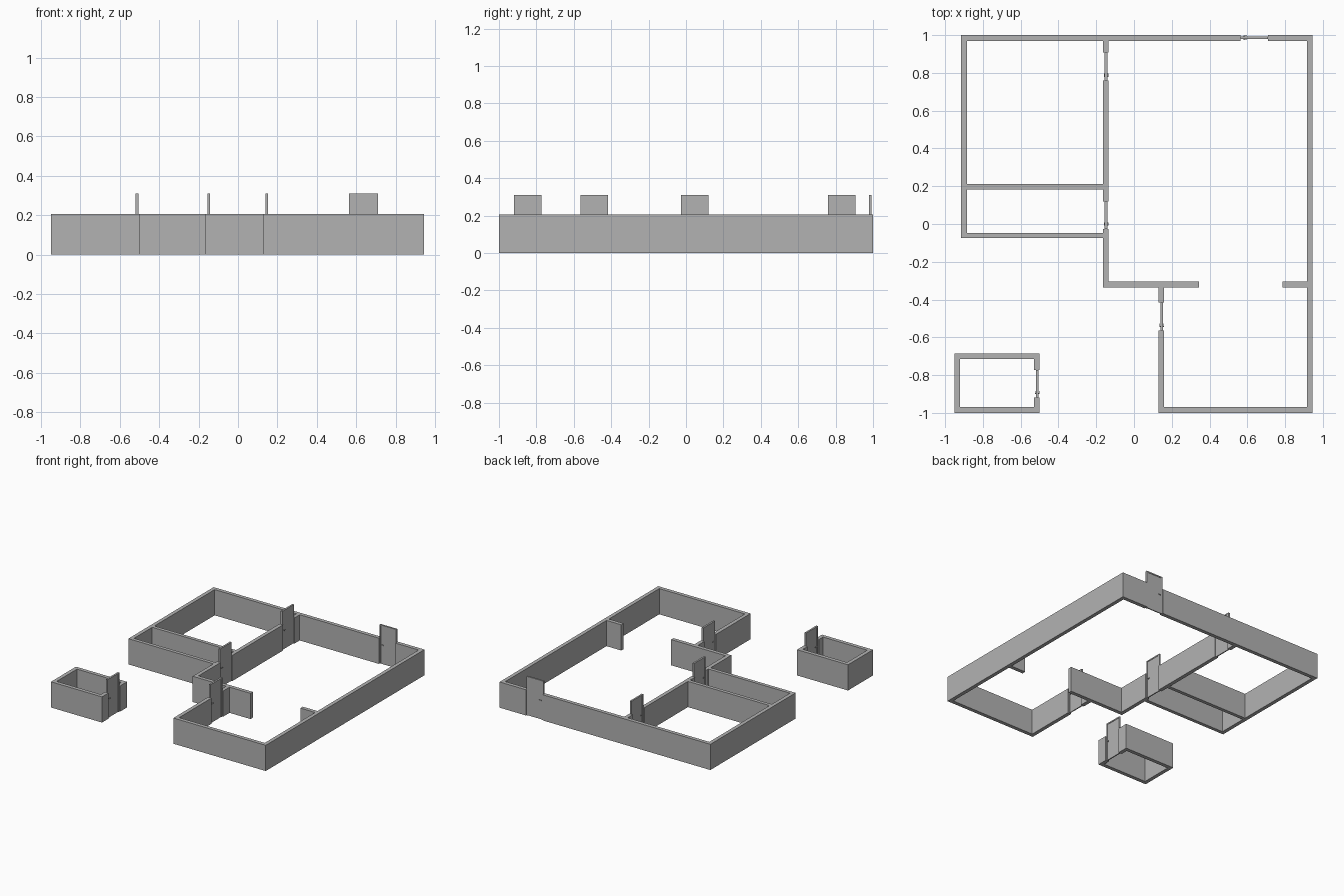
import bpy, bmesh
from mathutils import Matrix

if "Cube" in bpy.data.objects:
    bpy.data.objects.remove(bpy.data.objects["Cube"])

WALL_H, DOOR_H, DOOR_W, T = 0.205, 0.31, 0.147, 0.03

grey = bpy.data.materials.new("wall grey")
grey.diffuse_color = (0.45, 0.45, 0.45, 1)
grey.use_nodes = True
grey.node_tree.nodes["Principled BSDF"].inputs["Base Color"].default_value = grey.diffuse_color


def finish(bm, name):
    bmesh.ops.recalc_face_normals(bm, faces=bm.faces[:])
    me = bpy.data.meshes.new(name)
    bm.to_mesh(me)
    bm.free()
    me.materials.append(grey)
    ob = bpy.data.objects.new(name, me)
    bpy.context.collection.objects.link(ob)
    return ob


def walls(name, rects, gaps):
    """Extrude the union of plan rectangles (x0, x1, y0, y1), minus door gaps."""
    xs = sorted({v for r in rects + gaps for v in r[:2]})
    ys = sorted({v for r in rects + gaps for v in r[2:]})

    def inside(x, y, group):
        return any(a < x < b and c < y < d for a, b, c, d in group)

    bm = bmesh.new()
    for x0, x1 in zip(xs, xs[1:]):
        for y0, y1 in zip(ys, ys[1:]):
            cx, cy = (x0 + x1) / 2, (y0 + y1) / 2
            if inside(cx, cy, rects) and not inside(cx, cy, gaps):
                bm.faces.new([bm.verts.new((x, y, 0)) for x, y in
                              ((x0, y0), (x1, y0), (x1, y1), (x0, y1))])
    bmesh.ops.remove_doubles(bm, verts=bm.verts[:], dist=1e-5)
    ext = bmesh.ops.extrude_face_region(bm, geom=bm.faces[:], use_keep_orig=True)
    top = [v for v in ext["geom"] if isinstance(v, bmesh.types.BMVert)]
    bmesh.ops.translate(bm, verts=top, vec=(0, 0, WALL_H))
    return finish(bm, name)


def box(bm, x0, x1, y0, y1, z0, z1):
    m = Matrix.Translation(((x0 + x1) / 2, (y0 + y1) / 2, (z0 + z1) / 2))
    m = m @ Matrix.Diagonal((x1 - x0, y1 - y0, z1 - z0, 1))
    bmesh.ops.create_cube(bm, size=1, matrix=m)


def door(name, x, y, along_y):
    """Framed door leaf starting at (x, y), with a lever handle on both sides."""
    bm = bmesh.new()
    w, f, d = DOOR_W, 0.01, 0.007
    box(bm, 0, f, -d, d, 0, DOOR_H)
    box(bm, w - f, w, -d, d, 0, DOOR_H)
    box(bm, f, w - f, -d, d, DOOR_H - f, DOOR_H)
    box(bm, f, w - f, -0.004, 0.004, 0, DOOR_H - f)
    for s in (-1, 1):
        a, b = sorted((s * 0.004, s * 0.012))
        box(bm, 0.018, 0.023, a, b, 0.150, 0.155)
        a, b = sorted((s * 0.009, s * 0.012))
        box(bm, 0.018, 0.036, a, b, 0.150, 0.155)
    if along_y:
        for v in bm.verts:
            v.co.x, v.co.y = v.co.y, v.co.x
    bmesh.ops.translate(bm, verts=bm.verts[:], vec=(x, y, 0))
    finish(bm, name)


# Doors: name, start x, start y, runs along y
doors = [
    ("back_door", 0.563, 0.986, False),
    ("bedroom_door", -0.148, 0.76, True),
    ("bathroom_door", -0.148, -0.027, True),
    ("lower_room_door", 0.146, -0.563, True),
    ("shed_door", -0.513, -0.919, True),
]
gaps = []
for name, x, y, along_y in doors:
    door(name, x, y, along_y)
    gaps.append((x - 0.025, x + 0.025, y, y + DOOR_W) if along_y
                else (x, x + DOOR_W, y - 0.025, y + 0.025))

# House walls
walls("house_walls", [
    (-0.915, 0.945, 1 - T, 1),                # back
    (0.915, 0.945, -1, 1),                    # right
    (0.13, 0.945, -1, -1 + T),                # front
    (0.13, 0.16, -1, -0.305),                 # lower room left
    (-0.165, 0.345, -0.335, -0.305),          # hall divider
    (0.785, 0.945, -0.335, -0.305),           # divider stub
    (-0.165, -0.135, -0.335, 1),              # inner long wall
    (-0.915, -0.885, -0.075, 1),              # left
    (-0.915, -0.135, -0.075, -0.047),         # bathroom front
    (-0.915, -0.135, 0.183, 0.211),           # bathroom back
], gaps[:4])

# Detached shed walls
walls("shed_walls", [
    (-0.95, -0.50, -1, -1 + T),
    (-0.95, -0.50, -0.685 - T, -0.685),
    (-0.95, -0.92, -1, -0.685),
    (-0.53, -0.50, -1, -0.685),
], gaps[4:])
